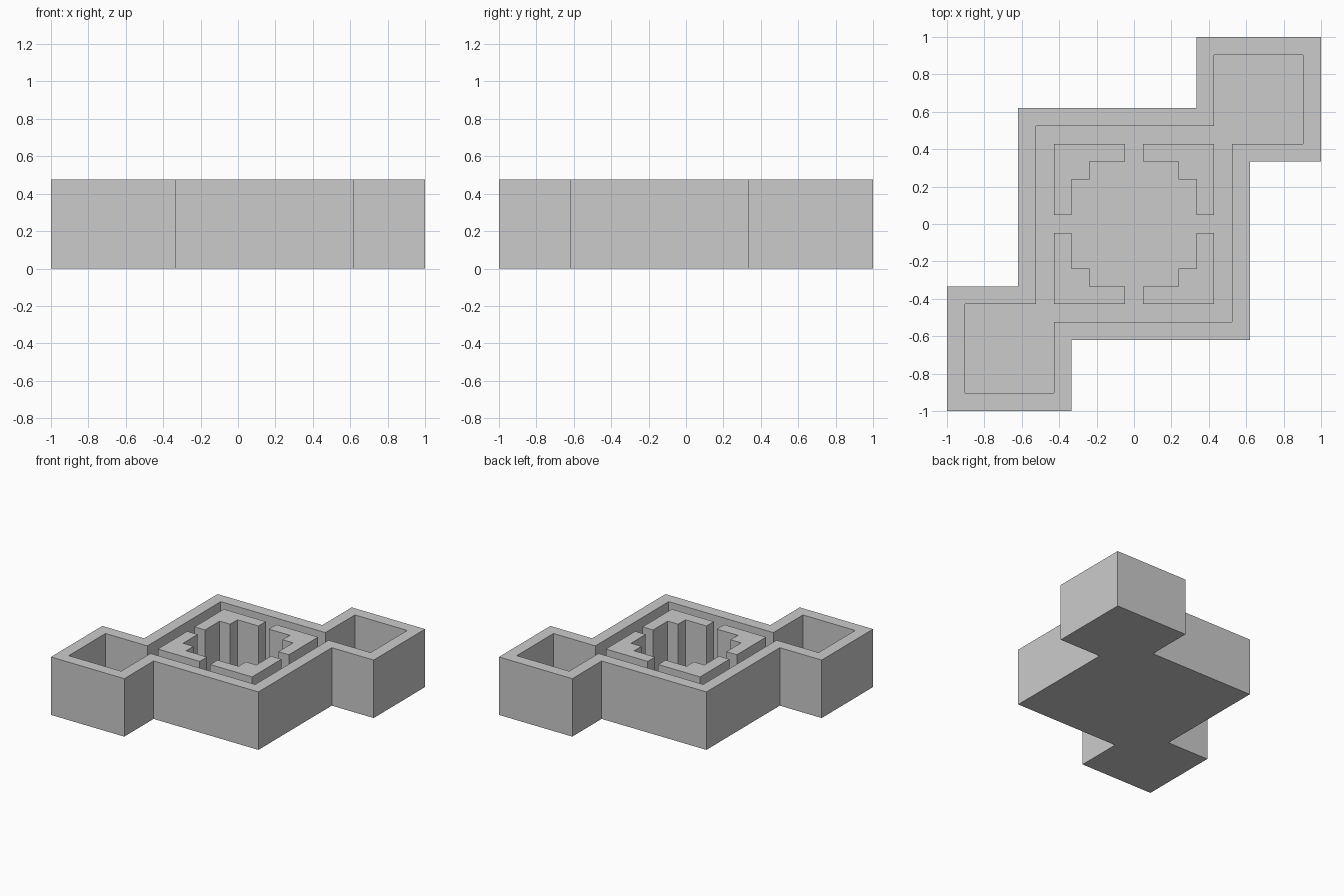
import bpy, bmesh

if "Cube" in bpy.data.objects:
    bpy.data.objects.remove(bpy.data.objects["Cube"])

U = 2 / 21          # one cell of the 21 x 21 plan
TOP, FLOOR = 5, 1   # heights in cells


def skin_rings(name, rings):
    """Skin a stack of matching (outline, z) rings and cap both ends."""
    bm = bmesh.new()
    loops = [[bm.verts.new((x * U, y * U, z * U)) for x, y in pts] for pts, z in rings]
    for a, b in zip(loops, loops[1:]):
        for i in range(len(a)):
            j = (i + 1) % len(a)
            bm.faces.new((a[i], a[j], b[j], b[i]))
    bm.faces.new(loops[0][::-1])
    bm.faces.new(loops[-1])
    bmesh.ops.recalc_face_normals(bm, faces=bm.faces)
    mesh = bpy.data.meshes.new(name)
    bm.to_mesh(mesh)
    bm.free()
    obj = bpy.data.objects.new(name, mesh)
    bpy.context.collection.objects.link(obj)
    return obj


def plan(hall, near, far):
    """Square hall with a square tower on two opposite corners (counter-clockwise)."""
    half = [(hall, -hall), (hall, near), (far, near),
            (far, far), (near, far), (near, hall)]
    return half + [(-x, -y) for x, y in half]


# Outer wall and floor: up the outside, across the rim, down to the floor
outer = plan(6.5, 3.5, 10.5)
inner = plan(5.5, 4.5, 9.5)
skin_rings("outer_wall_and_floor",
           [(outer, 0), (outer, TOP), (inner, TOP), (inner, FLOOR)])

# Four stepped inner corner walls, mirrored from one
corner = [(0.5, 4.5), (0.5, 3.5), (2.5, 3.5), (2.5, 2.5),
          (3.5, 2.5), (3.5, 0.5), (4.5, 0.5), (4.5, 4.5)]
walls = skin_rings("inner_corner_walls", [(corner, FLOOR), (corner, TOP)])
mirror = walls.modifiers.new("mirror", 'MIRROR')
mirror.use_axis = (True, True, False)
mirror.use_mirror_merge = False
